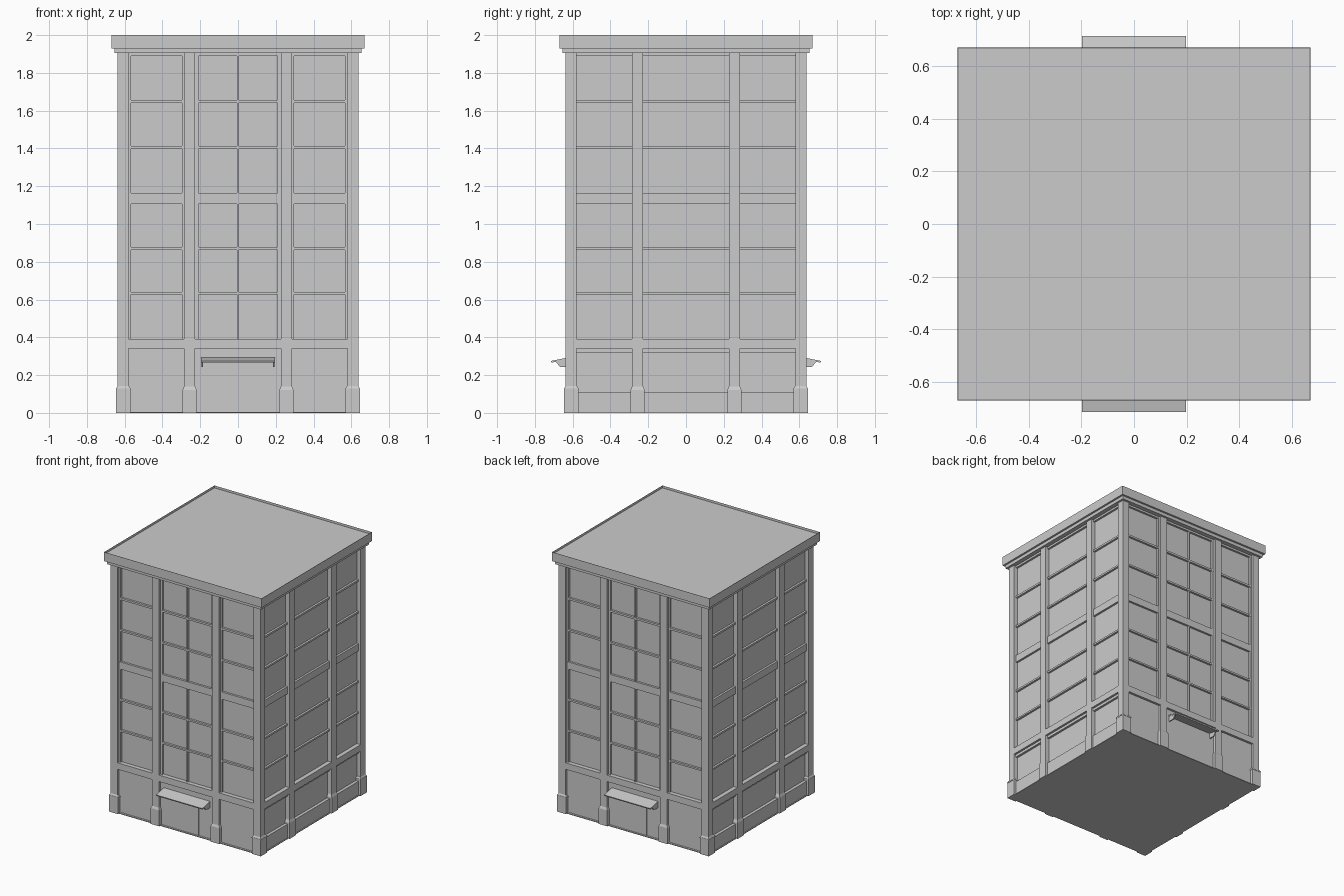
import bpy, bmesh
from math import pi
from mathutils import Matrix, Vector

cube = bpy.data.objects.get("Cube")
if cube:
    bpy.data.objects.remove(cube, do_unlink=True)

stone = bpy.data.materials.new("grey_stone")
stone.use_nodes = True
GREY = (0.6, 0.6, 0.6, 1)
stone.diffuse_color = GREY
stone.node_tree.nodes["Principled BSDF"].inputs["Base Color"].default_value = GREY

FRONT_BACK, SIDES, ALL = (0, 2), (1, 3), (0, 1, 2, 3)
WALL, FRAME, FACE = 0.605, 0.621, 0.638     # glass, frame and pilaster planes


def box(bm, x, y, z, top_inset=0):
    """Box from three (low, high) ranges; the top may be tapered."""
    verts = []
    for k in (0, 1):
        t = top_inset * k
        ring = [(x[0] + t, y[0] + t), (x[1] - t, y[0] + t),
                (x[1] - t, y[1] - t), (x[0] + t, y[1] - t)]
        verts.append([bm.verts.new((px, py, z[k])) for px, py in ring])
    low, high = verts
    bm.faces.new(low[::-1])
    top = bm.faces.new(high)
    for i in range(4):
        j = (i + 1) % 4
        bm.faces.new((low[i], low[j], high[j], high[i]))
    return top


def finish(name, bm, turns=(0,)):
    """Copy the part onto the chosen walls and make it one object."""
    base = bm.faces[:]
    for t in turns:
        if t:
            new = bmesh.ops.duplicate(bm, geom=base)["geom"]
            bmesh.ops.rotate(bm, cent=Vector(), matrix=Matrix.Rotation(t * pi / 2, 3, 'Z'),
                             verts=[v for v in new if isinstance(v, bmesh.types.BMVert)])
    if 0 not in turns:
        bmesh.ops.delete(bm, geom=base, context='FACES')
    bmesh.ops.recalc_face_normals(bm, faces=bm.faces[:])
    mesh = bpy.data.meshes.new(name)
    bm.to_mesh(mesh)
    bm.free()
    mesh.materials.append(stone)
    obj = bpy.data.objects.new(name, mesh)
    bpy.context.collection.objects.link(obj)
    return obj


def panels(name, rects, depth, turns, back=0.59):
    """Wall plates given as (x range, z range), out to the given depth."""
    bm = bmesh.new()
    for x, z in rects:
        box(bm, x, (-depth, -back), z)
    return finish(name, bm, turns)


# Main body and ground slab
bm = bmesh.new()
box(bm, (-WALL, WALL), (-WALL, WALL), (0, 1.95))
finish("building_core", bm)
bm = bmesh.new()
box(bm, (-0.635, 0.635), (-0.635, 0.635), (0, 0.006))
finish("ground_slab", bm)

# Pilasters with wider bases
bm = bmesh.new()
for sx in (-1, 1):
    for sy in (-1, 1):
        x, y = sorted((sx * 0.58, sx * FACE)), sorted((sy * 0.58, sy * FACE))
        box(bm, x, y, (0, 1.92))
finish("corner_pilasters", bm)
panels("inner_pilasters", [((-0.285, -0.227), (0, 1.92)), ((0.227, 0.285), (0, 1.92))], FACE, ALL)

bm = bmesh.new()
for x in (-0.256, 0.256):
    box(bm, (x - 0.037, x + 0.037), (-0.645, -0.57), (0, 0.122))
    box(bm, (x - 0.037, x + 0.037), (-0.645, -0.57), (0.122, 0.142), 0.008)
finish("inner_pilaster_bases", bm, ALL)
bm = bmesh.new()
box(bm, (-0.645, -0.57), (-0.645, -0.57), (0, 0.122))
box(bm, (-0.647, -0.568), (-0.647, -0.568), (0.122, 0.13))
box(bm, (-0.645, -0.57), (-0.645, -0.57), (0.13, 0.142), 0.007)
finish("corner_pilaster_bases", bm, ALL)

# Band above the ground floor
panels("ground_floor_band", [((-0.6, 0.6), (0.34, 0.39))], FACE, ALL)

# Horizontal frames between the floors
BAYS = [(-0.58, -0.285), (-0.227, 0.227), (0.285, 0.58)]
RAILS = [(0.626, 0.639), (0.863, 0.877), (1.107, 1.163), (1.398, 1.412), (1.641, 1.656), (1.89, 1.92)]
panels("floor_rails", [(b, r) for b in BAYS for r in RAILS], FRAME, ALL)

# Upright window frames on the front and back
uprights = [(0.566, 0.58), (0.285, 0.297), (0.21, 0.227)]
uprights += [(-b, -a) for a, b in uprights] + [(-0.006, 0.006)]
panels("window_uprights", [(u, (0.39, 1.9)) for u in uprights], FRAME - 0.0005, FRONT_BACK)

# Ground floor bays
panels("shop_walls", [(b, (0, 0.34)) for b in BAYS], 0.62, FRONT_BACK)
panels("entrance_doors", [((-0.1, -0.003), (0.006, 0.22)), ((0.003, 0.1), (0.006, 0.22))], 0.623, FRONT_BACK)
panels("side_plinths", [(b, (0, 0.11)) for b in BAYS], 0.628, SIDES)
panels("side_lintels", [(b, (0.32, 0.34)) for b in BAYS], 0.622, SIDES)


# Entrance canopies: thin sloping sheet, front lip and two brackets
def prism(bm, profile, x0, x1):
    ends = [[bm.verts.new((x, -y, z)) for y, z in profile] for x in (x0, x1)]
    for e in ends:
        bm.faces.new(e)
    for i in range(len(profile)):
        j = (i + 1) % len(profile)
        bm.faces.new((ends[0][i], ends[0][j], ends[1][j], ends[1][i]))


bm = bmesh.new()
prism(bm, [(0.61, 0.296), (0.715, 0.275), (0.712, 0.266), (0.61, 0.287)], -0.197, 0.197)
finish("canopies", bm, FRONT_BACK)
bm = bmesh.new()
for x in (-0.19, 0.19):
    prism(bm, [(0.61, 0.243), (0.667, 0.243), (0.693, 0.275), (0.61, 0.29)], x - 0.004, x + 0.004)
finish("canopy_brackets", bm, FRONT_BACK)

# Cornice with a sunken roof
bm = bmesh.new()
box(bm, (-0.655, 0.655), (-0.655, 0.655), (1.905, 1.935))
finish("cornice_moulding", bm)
bm = bmesh.new()
roof = box(bm, (-0.67, 0.67), (-0.67, 0.67), (1.93, 2.0))
bmesh.ops.inset_individual(bm, faces=[roof], thickness=0.06)
walls = bmesh.ops.inset_individual(bm, faces=[roof], thickness=0.0005)
bmesh.ops.translate(bm, verts=roof.verts[:], vec=(0, 0, -0.018))
finish("cornice_and_roof", bm)
